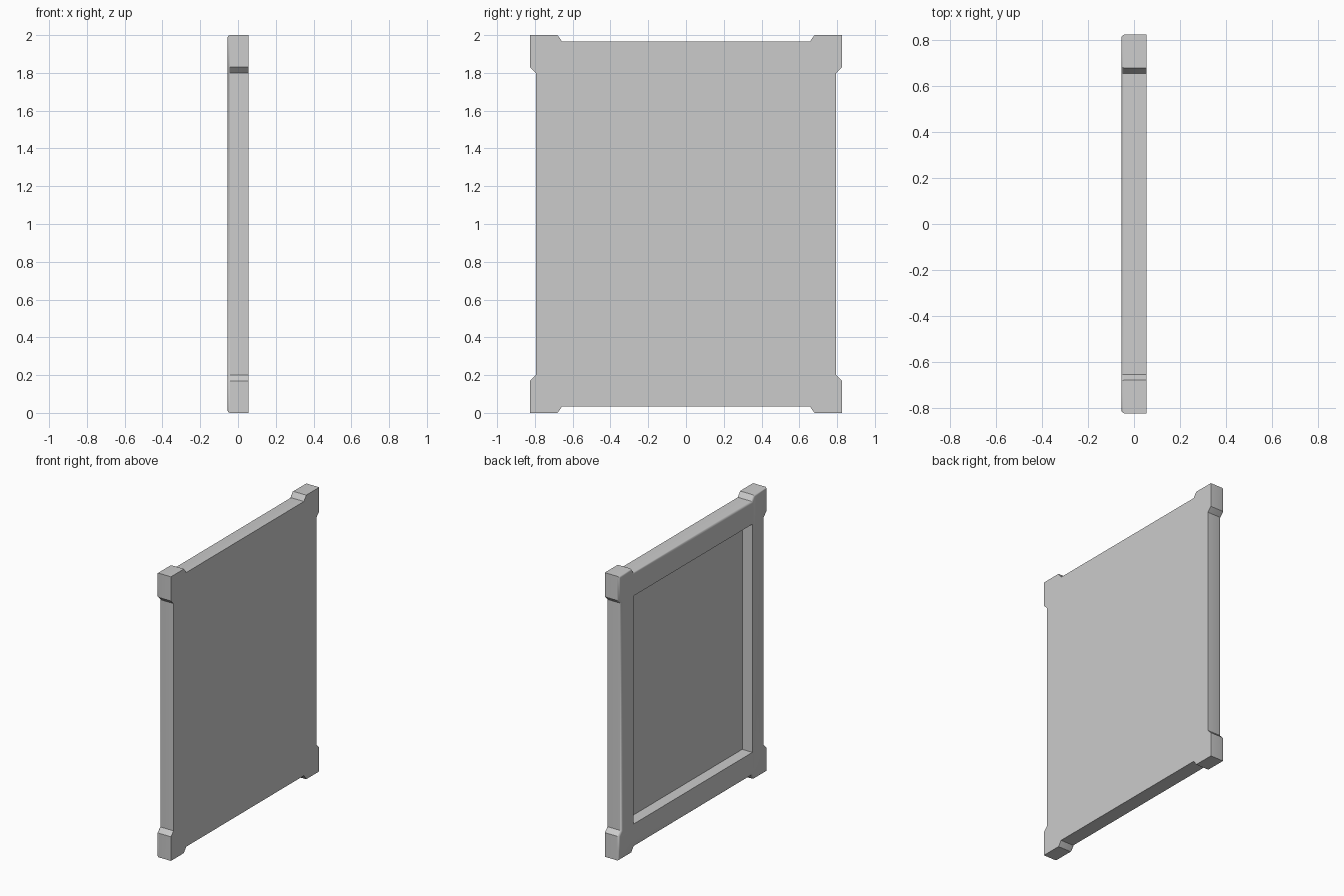
import bpy, bmesh

if "Cube" in bpy.data.objects:
    bpy.data.objects.remove(bpy.data.objects["Cube"])

HALF_T = 0.055      # half thickness along x
MID_Z = 1.0

# One quarter of the outline (y, z from the centre); the other quarters are mirrored
quarter = [(0.795, 0.80), (0.825, 0.83), (0.825, 1.0),
           (0.68, 1.0), (0.655, 0.965)]
half = quarter + [(-y, z) for y, z in reversed(quarter)]
outline = half + [(-y, -z) for y, z in half]


def new_object(name, bm):
    bmesh.ops.recalc_face_normals(bm, faces=bm.faces[:])
    mesh = bpy.data.meshes.new(name)
    bm.to_mesh(mesh)
    bm.free()
    obj = bpy.data.objects.new(name, mesh)
    bpy.context.collection.objects.link(obj)
    return obj


def prism(points, x0, x1):
    bm = bmesh.new()
    face = bm.faces.new([bm.verts.new((x0, y, z + MID_Z)) for y, z in points])
    ext = bmesh.ops.extrude_face_region(bm, geom=[face])
    verts = [v for v in ext["geom"] if isinstance(v, bmesh.types.BMVert)]
    bmesh.ops.translate(bm, verts=verts, vec=(x1 - x0, 0, 0))
    return bm


# Panel with corner ears, rounded along the rim of the open side
bm = prism(outline, -HALF_T, HALF_T)
rim = [e for e in bm.edges if all(v.co.x < 0 for v in e.verts)]
bmesh.ops.bevel(bm, geom=rim, offset=0.014, segments=3, profile=0.5,
                affect='EDGES')
panel = new_object("framed_panel", bm)

# Rectangular recess
w, h = 0.66, 0.803
cutter = new_object("recess_cutter", prism(
    [(-w, -h), (w, -h), (w, h), (-w, h)], -0.2, 0.024))
cutter.hide_render = True

bpy.context.view_layer.objects.active = panel
panel.select_set(True)
cut = panel.modifiers.new("recess", 'BOOLEAN')
cut.operation = 'DIFFERENCE'
cut.solver = 'EXACT'
cut.object = cutter
bpy.ops.object.modifier_apply(modifier=cut.name)
bpy.data.objects.remove(cutter, do_unlink=True)
bpy.ops.object.shade_smooth_by_angle(angle=0.6)
